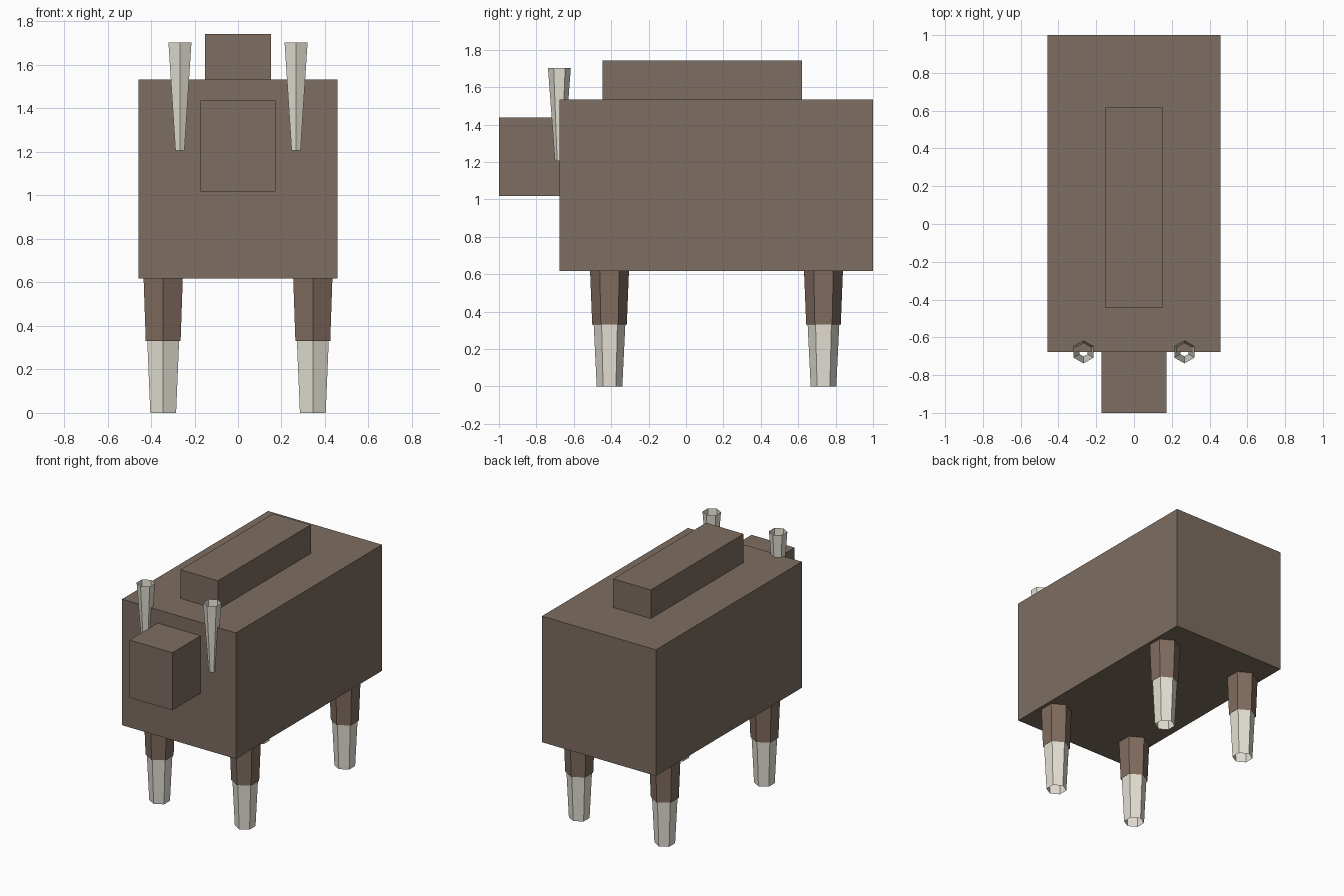
import bpy, bmesh, math
from mathutils import Matrix

if "Cube" in bpy.data.objects:
    bpy.data.objects.remove(bpy.data.objects["Cube"])


def material(name, rgb):
    m = bpy.data.materials.new(name)
    m.diffuse_color = (*rgb, 1)
    m.use_nodes = True
    m.node_tree.nodes["Principled BSDF"].inputs["Base Color"].default_value = m.diffuse_color
    return m


HIDE = material("hide", (0.205, 0.153, 0.12))
LEG = material("leg_brown", (0.22, 0.15, 0.115))
PALE = material("pale", (0.78, 0.75, 0.66))


def finish(name, bm, mat):
    bmesh.ops.recalc_face_normals(bm, faces=bm.faces)
    me = bpy.data.meshes.new(name)
    bm.to_mesh(me)
    bm.free()
    me.materials.append(mat)
    ob = bpy.data.objects.new(name, me)
    bpy.context.collection.objects.link(ob)
    return ob


def box(name, half_x, y0, y1, z0, z1, mat):
    bm = bmesh.new()
    place = Matrix.Translation((0, (y0 + y1) / 2, (z0 + z1) / 2))
    size = Matrix.Diagonal((2 * half_x, y1 - y0, z1 - z0, 1))
    bmesh.ops.create_cube(bm, size=1, matrix=place @ size)
    return finish(name, bm, mat)


def hex_tube(name, x, y, z0, z1, r0, r1, mat):
    """Open-ended tapered six-sided tube, corners pointing along y."""
    bm = bmesh.new()
    rings = []
    for z, r in ((z0, r0), (z1, r1)):
        angles = [math.pi / 2 + i * math.pi / 3 for i in range(6)]
        rings.append([bm.verts.new((x + r * math.cos(a), y + r * math.sin(a), z))
                      for a in angles])
    lo, hi = rings
    for i in range(6):
        j = (i + 1) % 6
        bm.faces.new((lo[i], lo[j], hi[j], hi[i]))
    return finish(name, bm, mat)


# Body, head and the ridge along the back
box("body", 0.458, -0.677, 1.0, 0.618, 1.534, HIDE)
box("head", 0.173, -1.0, -0.677, 1.018, 1.437, HIDE)
box("back_ridge", 0.151, -0.446, 0.62, 1.534, 1.742, HIDE)

for sx, side in ((-1, "left"), (1, "right")):
    # Horns, flaring upwards, half sunk in the front of the body
    hex_tube(f"horn_{side}", sx * 0.267, -0.677, 1.206, 1.702, 0.024, 0.061, PALE)
    # Legs: brown upper part over a pale lower part
    for y, end in ((-0.409, "front"), (0.735, "back")):
        hex_tube(f"{end}_{side}_upper_leg", sx * 0.344, y, 0.33, 0.63, 0.0925, 0.1045, LEG)
        hex_tube(f"{end}_{side}_lower_leg", sx * 0.344, y, 0.0, 0.35, 0.0685, 0.0855, PALE)
